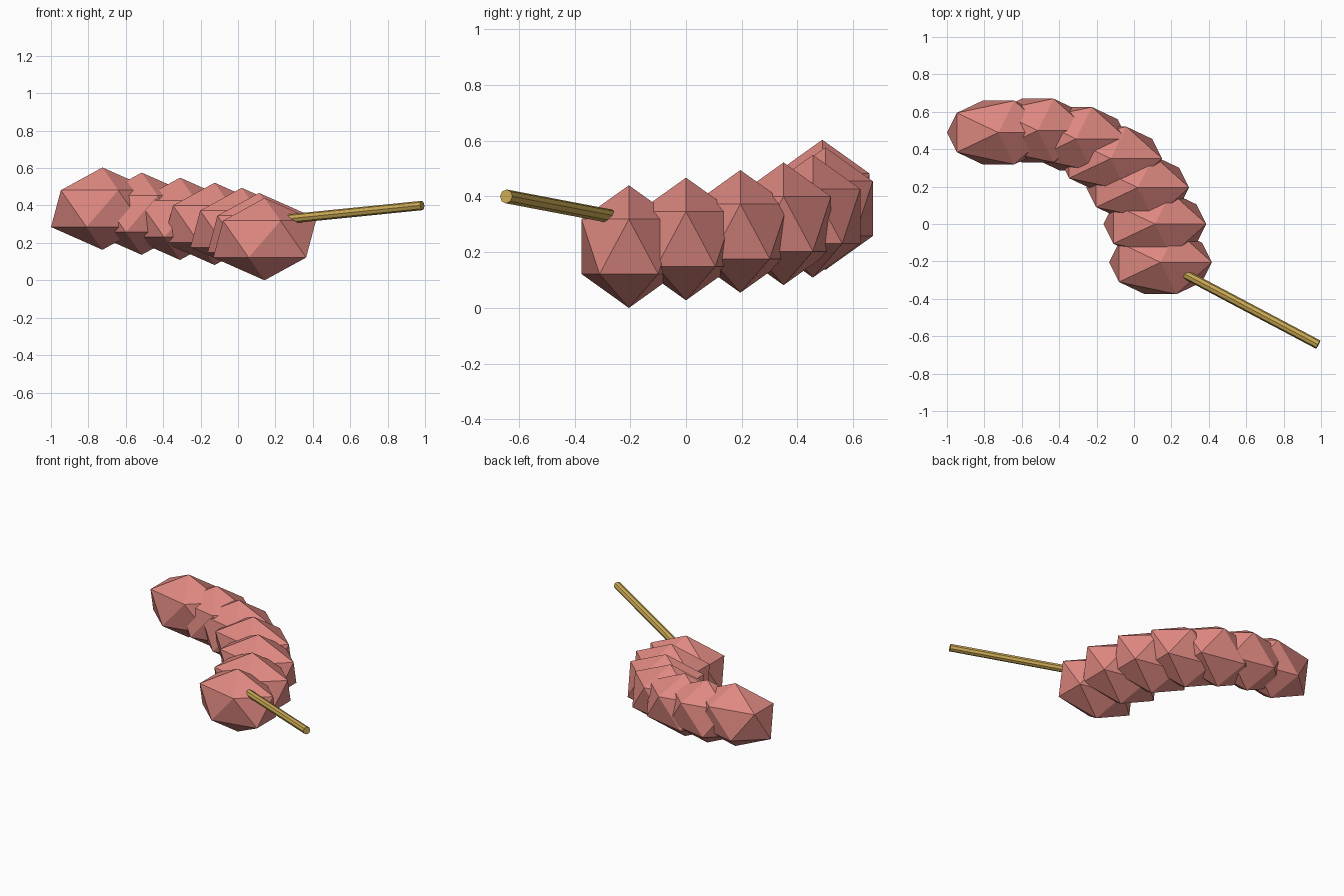
import bpy
from mathutils import Vector

if "Cube" in bpy.data.objects:
    bpy.data.objects.remove(bpy.data.objects["Cube"])


def material(name, rgb):
    m = bpy.data.materials.new(name)
    m.diffuse_color = (*rgb, 1)
    m.use_nodes = True
    m.node_tree.nodes["Principled BSDF"].inputs["Base Color"].default_value = m.diffuse_color
    return m


pink = material("salmon pink", (0.74, 0.25, 0.22))
gold = material("dull gold", (0.60, 0.40, 0.09))

# Body: seven equal stretched icosahedra along a rising bend
path = [(0.142, -0.205), (0.112, 0.0), (0.02, 0.195), (-0.125, 0.35),
        (-0.31, 0.455), (-0.515, 0.50), (-0.725, 0.489)]
for i, (x, y) in enumerate(path):
    bpy.ops.mesh.primitive_ico_sphere_add(
        subdivisions=1, radius=1, location=(x, y, 0.22 + 0.0272 * i),
        scale=(0.307, 0.2, 0.22))
    seg = bpy.context.object
    seg.name = f"body_segment_{i + 1}"
    seg.data.materials.append(pink)

# Rod: thin eight-sided bar leaving the front segment
start, end = Vector((0.21, -0.235, 0.322)), Vector((0.985, -0.645, 0.40))
axis = end - start
bpy.ops.mesh.primitive_cylinder_add(
    vertices=8, radius=0.025, depth=axis.length, location=(start + end) / 2,
    rotation=axis.to_track_quat('Z', 'Y').to_euler())
rod = bpy.context.object
rod.name = "rod"
rod.data.materials.append(gold)
